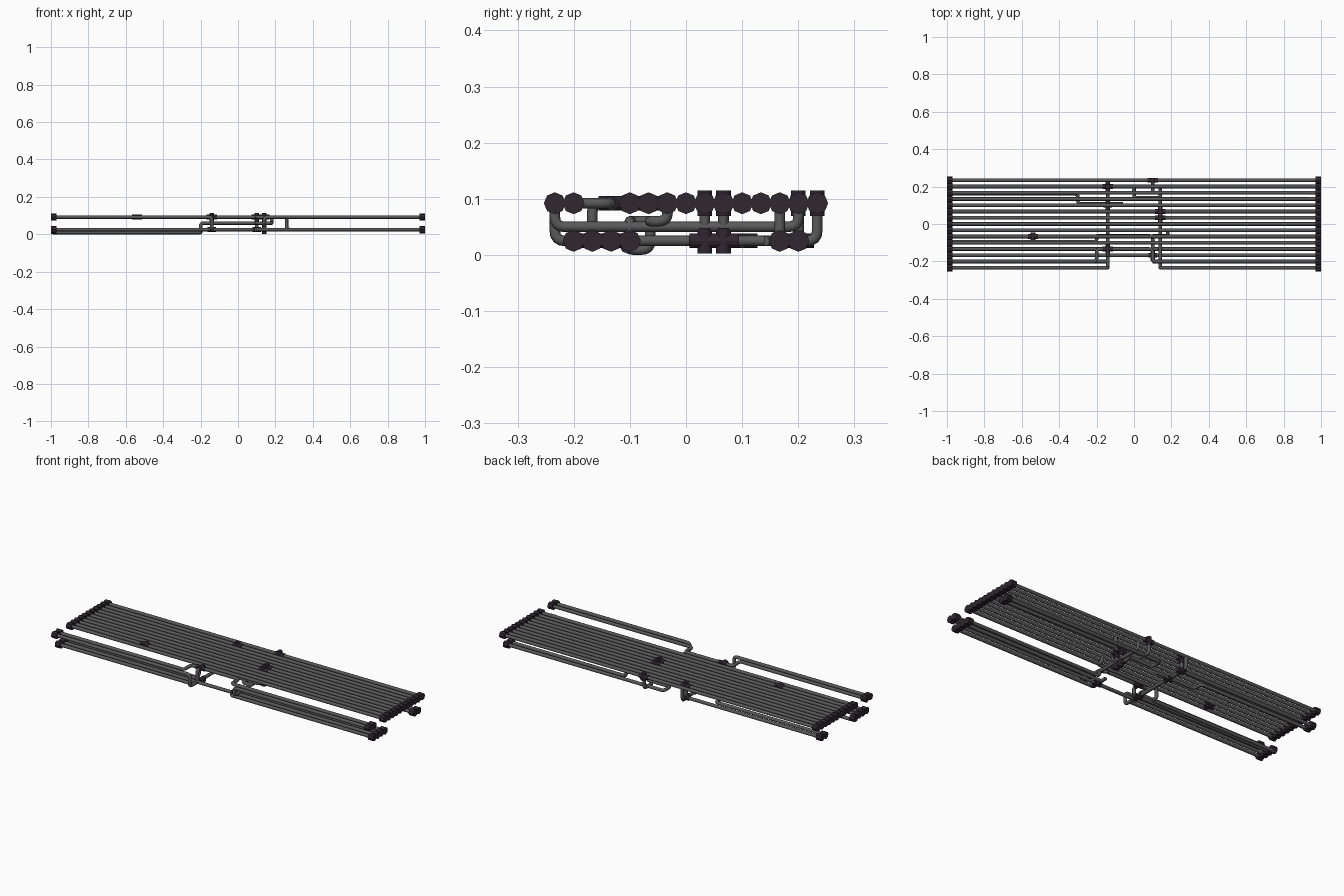
import bpy, math
from mathutils import Vector

if "Cube" in bpy.data.objects:
    bpy.data.objects.remove(bpy.data.objects["Cube"])

R = 0.0095          # pipe radius
S = 0.0334          # spacing of the pipe rows
UP, LOW, MID = 0.092, 0.025, 0.05


def material(name, c):
    m = bpy.data.materials.new(name)
    m.diffuse_color = (*c, 1)
    m.use_nodes = True
    m.node_tree.nodes["Principled BSDF"].inputs["Base Color"].default_value = m.diffuse_color
    return m


STEEL = material("dark_steel", (0.10, 0.10, 0.10))
BLACK = material("black_fitting", (0.03, 0.02, 0.03))


def pipe(name, pts, bend=0.018):
    """Tube through the points with rounded elbows."""
    pts = [Vector(p) for p in pts]
    path = [pts[0]]
    for a, b, c in zip(pts, pts[1:], pts[2:]):
        r = min(bend, (a - b).length * 0.48, (c - b).length * 0.48)
        p, q = b + (a - b).normalized() * r, b + (c - b).normalized() * r
        for i in range(5):
            t = i / 4
            path.append(p * (1 - t) ** 2 + b * 2 * t * (1 - t) + q * t * t)
    path.append(pts[-1])
    cu = bpy.data.curves.new(name, 'CURVE')
    cu.dimensions = '3D'
    cu.bevel_depth = R
    cu.bevel_resolution = 2
    cu.use_fill_caps = True
    sp = cu.splines.new('POLY')
    sp.points.add(len(path) - 1)
    for sp_p, v in zip(sp.points, path):
        sp_p.co = (*v, 1)
    sp.use_smooth = True
    cu.materials.append(STEEL)
    ob = bpy.data.objects.new(name, cu)
    bpy.context.collection.objects.link(ob)


def collar(name, loc, axis='X', r=0.014, length=0.03, sides=8):
    rot = {'X': (0, math.pi / 2, 0), 'Y': (math.pi / 2, 0, 0), 'Z': (0, 0, 0)}[axis]
    bpy.ops.mesh.primitive_cylinder_add(vertices=sides, radius=r, depth=length,
                                        location=loc, rotation=rot)
    bpy.context.object.name = name
    bpy.context.object.data.materials.append(BLACK)


def tee(loc, axis_a, axis_b):
    collar("tee_run", loc, axis_a, 0.013, 0.055, 12)
    collar("tee_branch", loc, axis_b, 0.013, 0.045, 12)


# end flanges, both ends, upper and lower rows
UPPER = [-7, -6] + list(range(-3, 8))
LOWER = [-6, -5, -4, -3, 5, 6]
for sx in (-1, 1):
    for rows, z in ((UPPER, UP), (LOWER, LOW)):
        for k in rows:
            zz = 0.02 if (sx, k, z) == (-1, -3, LOW) else z
            collar("end_flange", (sx * 0.985, k * S, zz), 'X', 0.0195, 0.03)

# straight upper pipes
for k in range(-3, 8):
    pipe("upper_pipe", [(-0.99, k * S, UP), (0.99, k * S, UP)])

# front upper pipes that dive under the bundle and cross it
y7 = 7 * S
pipe("left_crossing_pipe", [(-0.99, -y7, UP), (-0.14, -y7, UP), (-0.14, -y7, LOW),
                            (-0.14, y7, LOW), (-0.14, y7, UP)])
pipe("right_crossing_pipe", [(0.99, -y7, UP), (0.14, -y7, UP), (0.14, -y7, MID),
                             (0.14, 6 * S, MID), (0.14, 6 * S, UP)])

# upper pipe with a sideways detour
pipe("detour_pipe", [(-0.99, -6 * S, UP), (-0.2, -6 * S, UP), (-0.2, -4 * S, UP),
                     (0.1, -4 * S, UP), (0.1, -6 * S, UP), (0.99, -6 * S, UP)])

# lower front pipes
for k in (-6, -5, -4):
    pipe("lower_front_pipe_left", [(-0.99, k * S, LOW), (-0.14, k * S, LOW)])
    pipe("lower_front_pipe_right", [(0.1, k * S, LOW), (0.99, k * S, LOW)])
pipe("lower_header", [(0.1, -6 * S, LOW), (0.1, -3 * S, LOW)])
pipe("lower_link", [(-0.14, -5 * S, LOW), (0.1, -5 * S, LOW)])
pipe("lowest_pipe", [(-0.99, -0.095, R), (-0.2, -0.095, R), (-0.2, -0.064, R),
                     (-0.2, -0.064, 0.06), (0.1, -0.064, 0.06),
                     (0.1, -0.1, 0.06), (0.14, -0.1, 0.06), (0.14, -0.1, LOW), (0.99, -0.1, LOW)])
pipe("short_link", [(0.1, -0.064, 0.06), (0.18, -0.064, 0.06), (0.18, -0.033, 0.06),
                    (0.18, -0.033, UP)])

# lower back pipes
pipe("lower_back_pipe_left", [(-0.99, 6 * S, LOW), (-0.14, 6 * S, LOW)])
pipe("lower_back_bend_left", [(-0.99, 5 * S - 0.006, LOW), (-0.3, 5 * S - 0.006, LOW),
                              (-0.3, 0.107, LOW), (-0.06, 0.107, LOW)])
pipe("lower_back_pipe_right", [(0.99, 6 * S, LOW), (0, 6 * S, LOW),
                               (0, 0.14, LOW), (0.14, 0.14, LOW)])
pipe("lower_back_riser", [(0.99, 5 * S, LOW), (0.26, 5 * S, LOW), (0.26, 5 * S, UP)])
pipe("back_drop", [(0.1, y7, UP), (0.1, y7, LOW), (0.1, 5 * S, LOW)])

# manifold with risers near the middle
pipe("manifold", [(0.14, 0.005, LOW), (0.14, 0.14, LOW)])
for y in (S, 2 * S):
    pipe("manifold_riser", [(0.14, y, LOW), (0.14, y, UP)])
    tee((0.14, y, UP), 'X', 'Z')
    tee((0.14, y, LOW), 'Y', 'Z')
pipe("front_riser", [(-0.14, -5 * S, LOW), (-0.14, -5 * S, UP), (-0.14, -4 * S, UP)])
pipe("back_riser", [(-0.14, 6 * S, LOW), (-0.14, 6 * S, UP)])

# tee fittings
tee((-0.14, -4 * S, UP), 'X', 'Y')
tee((-0.14, 6 * S, UP), 'X', 'Z')
tee((-0.14, -4 * S, LOW), 'Y', 'X')
tee((-0.14, 6 * S, LOW), 'Y', 'X')
tee((0.1, y7, UP), 'X', 'Z')
tee((0.1, -5 * S, LOW), 'Y', 'X')
tee((-0.54, -2 * S, UP), 'X', 'Y')
tee((-0.14, 3 * S, LOW), 'Y', 'X')
